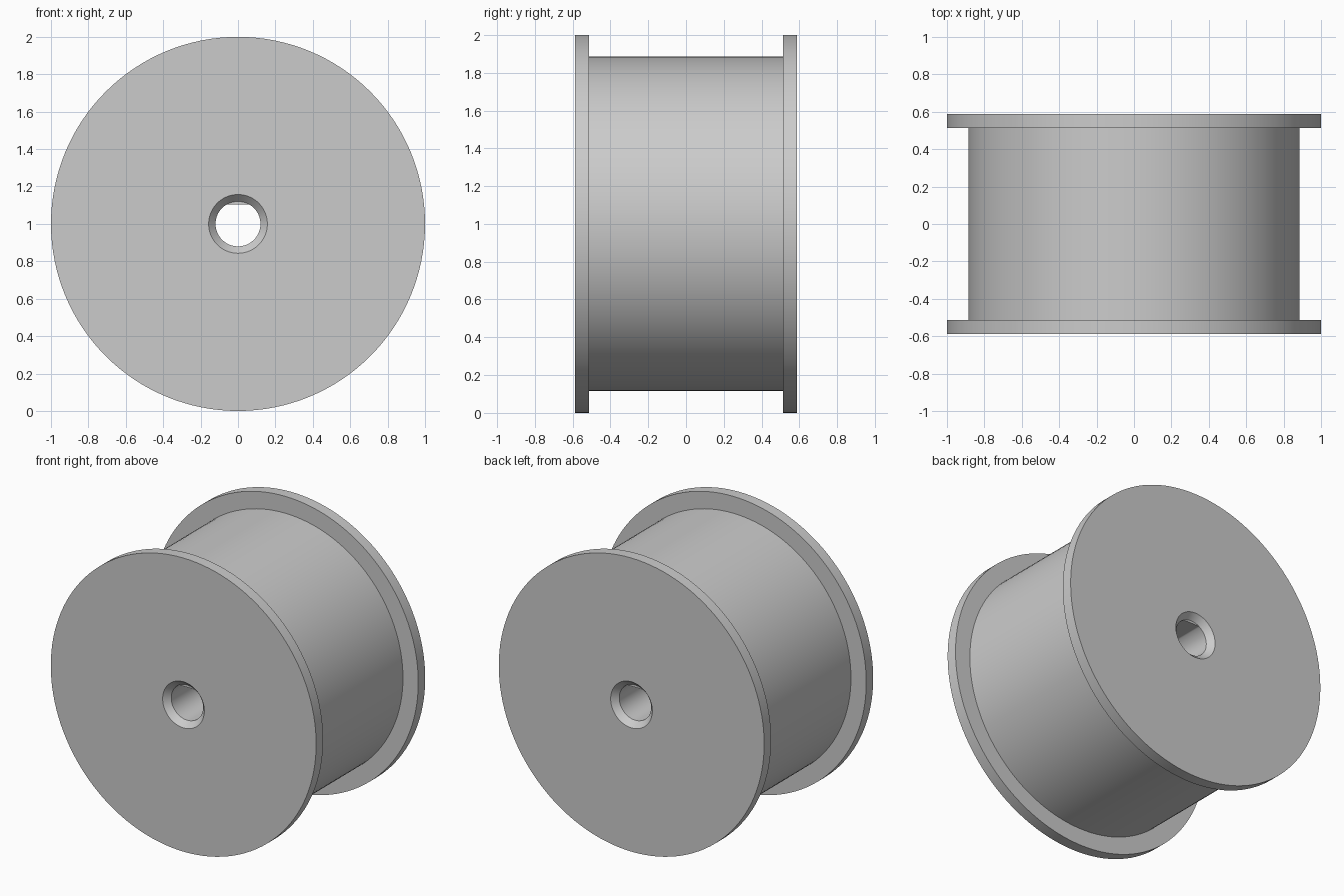
import bpy
import bmesh
import math

default = bpy.data.objects.get("Cube")
if default:
    bpy.data.objects.remove(default, do_unlink=True)

SEGMENTS = 128
FLANGE_R, DRUM_R = 1.0, 0.885
BORE_R, SINK_R, BORE_FLAT = 0.12, 0.157, 0.104
OUTER_Y, INNER_Y, SINK_Y = 0.587, 0.512, 0.547

# Plain grey material
grey = bpy.data.materials.new("plain grey")
grey.use_nodes = True
colour = (0.6, 0.6, 0.6, 1)
grey.diffuse_color = colour
grey.node_tree.nodes["Principled BSDF"].inputs["Base Color"].default_value = colour


def add_ring(bm, radius, y, top):
    """Circle around the y axis, cut flat at the height top above the axis."""
    ring = []
    for i in range(SEGMENTS):
        a = math.tau * i / SEGMENTS
        z = min(radius * math.sin(a), top)
        ring.append(bm.verts.new((radius * math.cos(a), y, 1 + z)))
    return ring


# Half profile from the middle of the bore, out over the flange to the drum:
# radius, distance from the middle, height of the flat
half = [
    (BORE_R, SINK_Y, BORE_FLAT),
    (BORE_R, SINK_Y, FLANGE_R),
    (SINK_R, OUTER_Y, FLANGE_R),
    (FLANGE_R, OUTER_Y, FLANGE_R),
    (FLANGE_R, INNER_Y, FLANGE_R),
    (DRUM_R, INNER_Y, FLANGE_R),
]
profile = [(r, -y, t) for r, y, t in half] + half[::-1]

# Spool: two flanges, drum and countersunk bore with a flat
bm = bmesh.new()
rings = [add_ring(bm, *point) for point in profile]
for a, b in zip(rings, rings[1:] + rings[:1]):
    for i in range(SEGMENTS):
        j = (i + 1) % SEGMENTS
        bm.faces.new((a[i], a[j], b[j], b[i]))
bmesh.ops.remove_doubles(bm, verts=bm.verts, dist=0.0001)
bmesh.ops.recalc_face_normals(bm, faces=bm.faces)

mesh = bpy.data.meshes.new("spool")
bm.to_mesh(mesh)
bm.free()
mesh.materials.append(grey)
spool = bpy.data.objects.new("spool", mesh)
bpy.context.collection.objects.link(spool)

# Smooth round walls with sharp rims
bpy.context.view_layer.objects.active = spool
spool.select_set(True)
bpy.ops.object.shade_smooth_by_angle(angle=math.radians(25))
